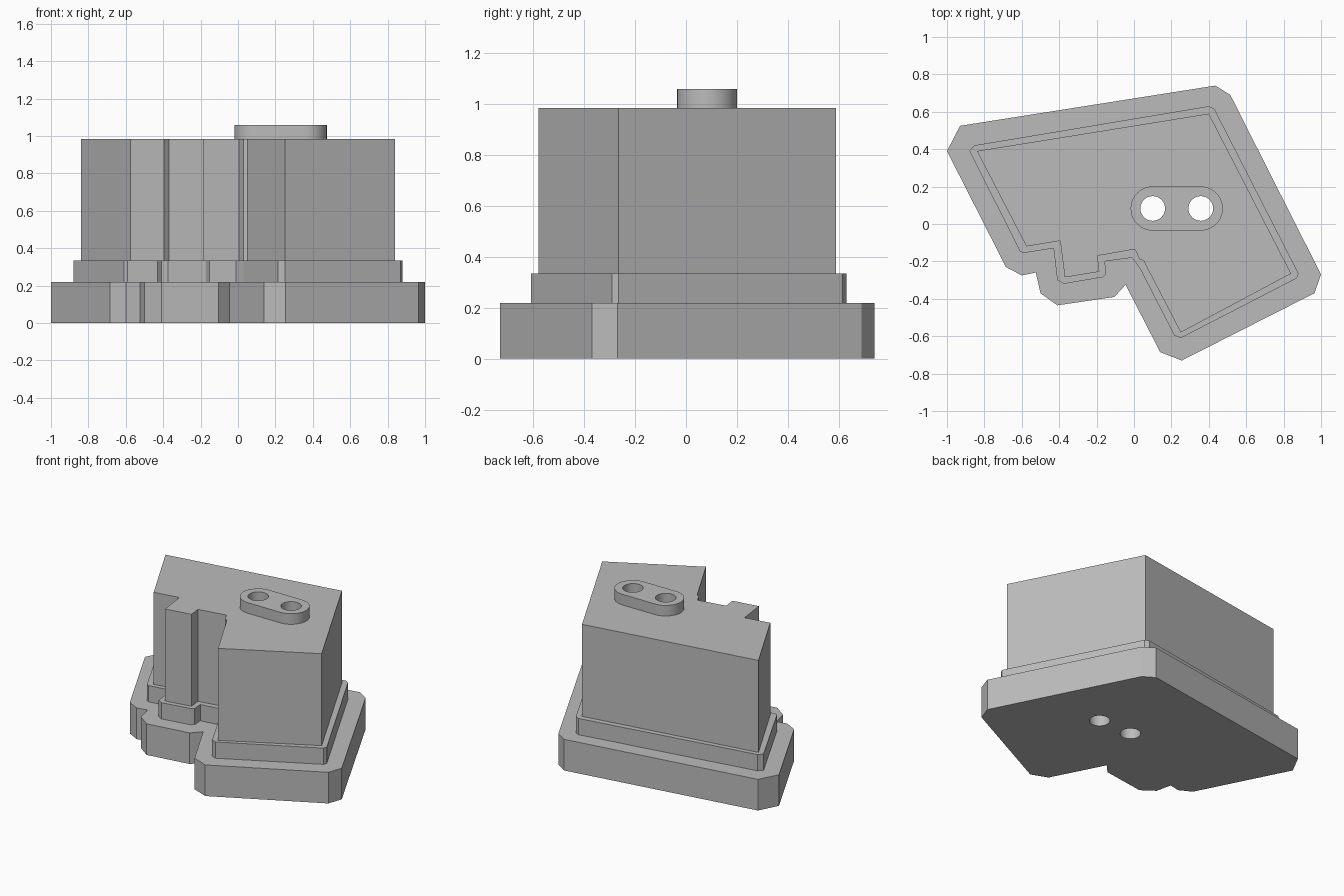
import bpy, bmesh, math

cube = bpy.data.objects.get("Cube")
if cube:
    bpy.data.objects.remove(cube, do_unlink=True)

grey = bpy.data.materials.new("plain_grey")
grey.use_nodes = True
GREY = (0.5, 0.5, 0.5, 1)
grey.diffuse_color = GREY
grey.node_tree.nodes["Principled BSDF"].inputs["Base Color"].default_value = GREY

# Tier outlines, clockwise seen from above
BASE = [(-1, .39), (-.93, .525), (.435, .74), (.515, .69), (1, -.27), (.965, -.37),
        (.255, -.73), (.14, -.685), (-.045, -.325), (-.105, -.39), (-.41, -.435),
        (-.5, -.37), (-.525, -.26), (-.6, -.275), (-.685, -.23)]
FLANGE = [(-.88, .39), (-.855, .42), (.4, .63), (.43, .615), (.88, -.265), (.87, -.29),
          (.25, -.61), (.215, -.595), (.03, -.235), (-.01, -.18), (-.155, -.2),
          (-.15, -.27), (-.17, -.285), (-.375, -.32), (-.41, -.3), (-.43, -.13),
          (-.59, -.155), (-.61, -.145)]
BODY = [(-.84, .39), (.4, .59), (.84, -.265), (.25, -.58), (.05, -.195), (.03, -.19),
        (.005, -.135), (-.195, -.17), (-.185, -.255), (-.37, -.285), (-.395, -.09),
        (-.575, -.12)]
Z_BASE, Z_FLANGE, Z_BODY, Z_BOSS = .22, .335, .985, 1.06
HOLE_X, HOLE_Y = (.1, .357), .083


def arc(cx, cy, r, start, sweep, n):
    """n points clockwise along an arc, angles in degrees."""
    angles = [math.radians(start - sweep * i / n) for i in range(n)]
    return [(cx + r * math.cos(a), cy + r * math.sin(a)) for a in angles]


HOLES = [arc(x, HOLE_Y, .066, 0, 360, 32) for x in HOLE_X]
SLOT = [p for x, start in zip(HOLE_X, (270, 90))
        for p in arc(x, HOLE_Y, .118, start, 180, 20)
        + [(x, HOLE_Y + (.118 if start == 270 else -.118))]]


def wall(bm, outline, z0, z1, inward=False):
    pts = outline if inward else outline[::-1]
    low, high = ([bm.verts.new((x, y, z)) for x, y in pts] for z in (z0, z1))
    for i in range(len(pts)):
        j = (i + 1) % len(pts)
        bm.faces.new((low[i], low[j], high[j], high[i]))


def cap(bm, outline, openings, z, up):
    """Flat face at height z with openings left clear."""
    edges = []
    for loop in [outline] + openings:
        vs = [bm.verts.new((x, y, z)) for x, y in loop]
        edges += [bm.edges.new((vs[i - 1], vs[i])) for i in range(len(vs))]
    made = bmesh.ops.triangle_fill(bm, edges=edges, use_beauty=True, normal=(0, 0, 1))
    for f in made["geom"]:
        if isinstance(f, bmesh.types.BMFace):
            f.normal_update()
            if (f.normal.z > 0) != up:
                f.normal_flip()


def finish(name, bm, smooth=False):
    bmesh.ops.remove_doubles(bm, verts=bm.verts, dist=.0001)
    mesh = bpy.data.meshes.new(name)
    bm.to_mesh(mesh)
    bm.free()
    mesh.materials.append(grey)
    obj = bpy.data.objects.new(name, mesh)
    bpy.context.collection.objects.link(obj)
    if smooth:
        bpy.ops.object.select_all(action="DESELECT")
        obj.select_set(True)
        bpy.context.view_layer.objects.active = obj
        bpy.ops.object.shade_smooth_by_angle(angle=math.radians(30))


# Stacked tiers, each top left open where the next tier rises
tiers = [("base_plate", BASE, 0, Z_BASE, [FLANGE]),
         ("flange", FLANGE, Z_BASE, Z_FLANGE, [BODY]),
         ("main_body", BODY, Z_FLANGE, Z_BODY, [SLOT]),
         ("top_boss", SLOT, Z_BODY, Z_BOSS, HOLES)]
for name, outline, z0, z1, openings in tiers:
    bm = bmesh.new()
    wall(bm, outline, z0, z1)
    cap(bm, outline, openings, z1, True)
    if name == "base_plate":
        cap(bm, outline, HOLES, z0, False)
    finish(name, bm, smooth=name == "top_boss")

# Two round holes running right through
bm = bmesh.new()
for hole in HOLES:
    wall(bm, hole, 0, Z_BOSS, inward=True)
finish("through_holes", bm, smooth=True)
